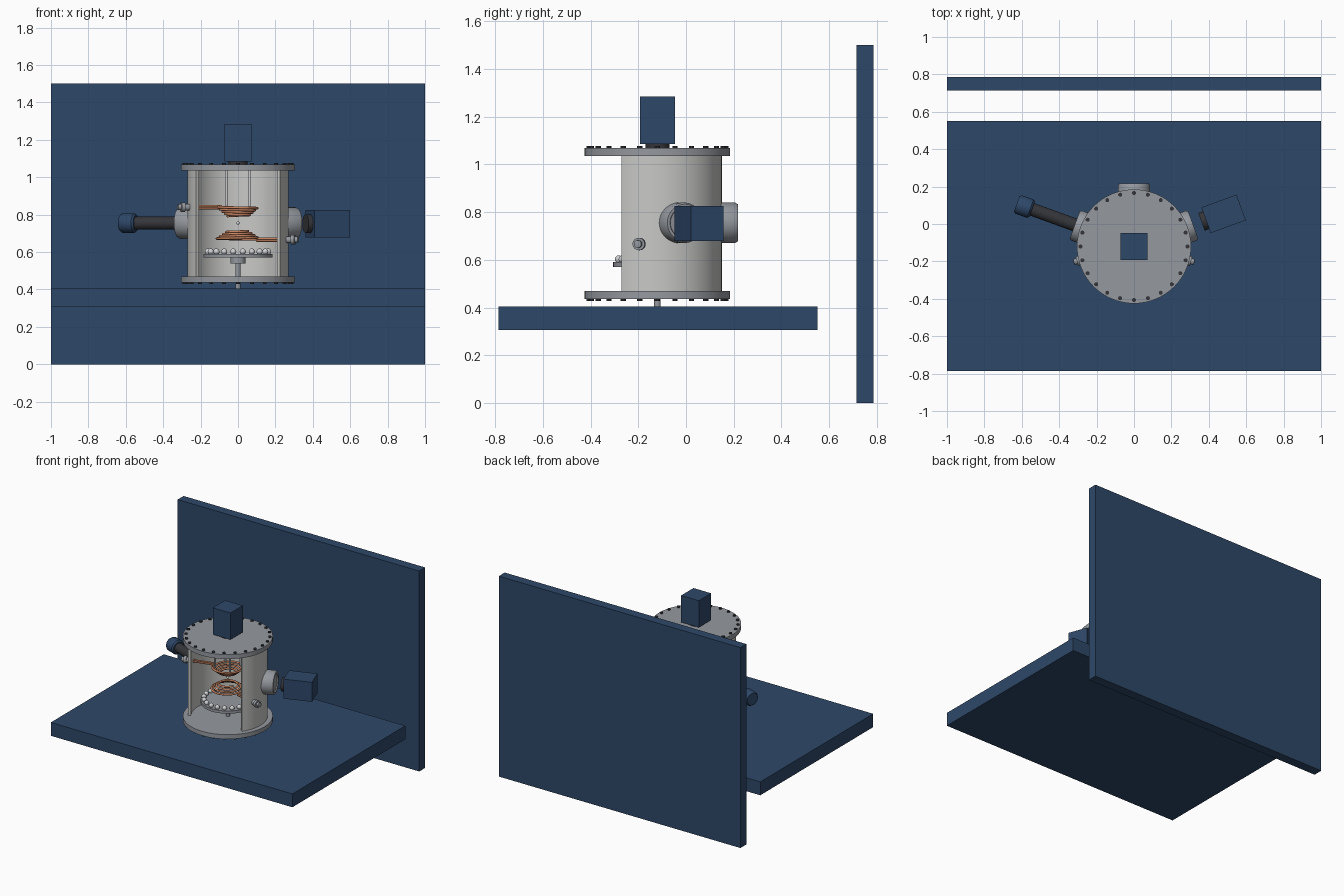
import bpy, bmesh, math
from math import sin, cos, pi, radians
from mathutils import Matrix, Vector

if "Cube" in bpy.data.objects:
    bpy.data.objects.remove(bpy.data.objects["Cube"])

CY = -0.12          # chamber axis position in y
PORT_Z = 0.755      # height of the large ports


def mat(name, rgb):
    m = bpy.data.materials.new(name)
    m.diffuse_color = (*rgb, 1)
    m.use_nodes = True
    m.node_tree.nodes["Principled BSDF"].inputs["Base Color"].default_value = m.diffuse_color
    return m


BLUE = mat("navy blue", (0.027, 0.064, 0.140))
WALL = mat("light steel", (0.58, 0.58, 0.57))
STEEL = mat("steel grey", (0.30, 0.32, 0.35))
DARK = mat("dark grey", (0.035, 0.036, 0.042))
COPPER = mat("copper", (0.62, 0.25, 0.13))
PALE = mat("pale grey", (0.62, 0.63, 0.65))


def finish(name, bm, material, smooth=True):
    bmesh.ops.recalc_face_normals(bm, faces=bm.faces)
    me = bpy.data.meshes.new(name)
    bm.to_mesh(me)
    bm.free()
    me.materials.append(material)
    ob = bpy.data.objects.new(name, me)
    bpy.context.collection.objects.link(ob)
    if smooth:
        bpy.ops.object.select_all(action='DESELECT')
        ob.select_set(True)
        bpy.context.view_layer.objects.active = ob
        bpy.ops.object.shade_smooth_by_angle(angle=radians(35))
    return ob


def upright(z=0):
    return Matrix.Translation((0, CY, z))


def outward(angle, z):
    """Frame whose local z points radially out of the chamber."""
    d = Vector((cos(radians(angle)), sin(radians(angle)), 0))
    return Matrix.Translation((0, CY, z)) @ d.to_track_quat('Z', 'Y').to_matrix().to_4x4()


def box(name, size, frame, material):
    bm = bmesh.new()
    bmesh.ops.create_cube(bm, size=1, matrix=frame @ Matrix.Diagonal((*size, 1)))
    return finish(name, bm, material, False)


def lathe(name, profile, frame, material, sides=48):
    """Spin (radius, height) points round the local z axis."""
    bm = bmesh.new()
    rings = []
    for r, h in profile:
        if r == 0:
            rings.append([bm.verts.new(frame @ Vector((0, 0, h)))] * sides)
        else:
            rings.append([bm.verts.new(frame @ Vector((r * cos(2 * pi * i / sides),
                          r * sin(2 * pi * i / sides), h))) for i in range(sides)])
    for a, b in zip(rings, rings[1:]):
        for i in range(sides):
            j = (i + 1) % sides
            bm.faces.new(dict.fromkeys((a[i], a[j], b[j], b[i])))
    return finish(name, bm, material)


def rod(name, r, z0, z1, frame, material, sides=32):
    return lathe(name, [(0, z0), (r, z0), (r, z1), (0, z1)], frame, material, sides)


def wire(name, points, radius, material):
    cu = bpy.data.curves.new(name, 'CURVE')
    cu.dimensions = '3D'
    cu.bevel_depth = radius
    cu.bevel_resolution = 2
    cu.use_fill_caps = True
    sp = cu.splines.new('POLY')
    sp.points.add(len(points) - 1)
    for p, co in zip(sp.points, points):
        p.co = (*co, 1)
    cu.materials.append(material)
    ob = bpy.data.objects.new(name, cu)
    bpy.context.collection.objects.link(ob)


# Table and back board
box("table", (2, 1.335, 0.1), Matrix.Translation((0, -0.1175, 0.355)), BLUE)
box("back_board", (2, 0.07, 1.5), Matrix.Translation((0, 0.75, 0.75)), BLUE)

# Chamber wall with an open front
bm = bmesh.new()
loops = []
N = 56
for i in range(N + 1):
    a = radians(-90 + 56 + (360 - 112) * i / N)
    loops.append([bm.verts.new((r * cos(a), CY + r * sin(a), z))
                  for r, z in ((0.25, 0.465), (0.27, 0.465), (0.27, 1.04), (0.25, 1.04))])
for a, b in zip(loops, loops[1:]):
    for k in range(4):
        bm.faces.new((a[k], a[(k + 1) % 4], b[(k + 1) % 4], b[k]))
bm.faces.new(loops[0])
bm.faces.new(loops[-1])
finish("chamber_wall", bm, WALL)

# End flanges and their bolts
for name, z0 in (("bottom_flange", 0.436), ("top_flange", 1.035)):
    rod(name, 0.305, z0, z0 + 0.033, upright(), STEEL, 64)
bm = bmesh.new()
for z in (0.434, 1.07):
    for i in range(24):
        a = 2 * pi * i / 24
        bmesh.ops.create_cone(bm, cap_ends=True, segments=10, radius1=0.011, radius2=0.011, depth=0.012,
                              matrix=Matrix.Translation((0.286 * cos(a), CY + 0.286 * sin(a), z)))
finish("flange_bolts", bm, DARK)

# Large side ports with recessed windows
for name, angle in (("right_port", 20), ("left_port", 160), ("back_port", 90)):
    f = outward(angle, PORT_Z)
    lathe(name, [(0.07, 0.255), (0.085, 0.255), (0.085, 0.325), (0.078, 0.337), (0.066, 0.337),
                 (0.062, 0.330), (0, 0.330)], f, STEEL)

# Cameras: a body and a short lens
for name, f in (("side_camera", outward(20, PORT_Z - 0.003)), ("top_camera", upright(0.675))):
    box(name + "_body", (0.146, 0.146, 0.2), f @ Matrix.Translation((0, 0, 0.51)), BLUE)
    rod(name + "_lens", 0.05, 0.384, 0.41, f, DARK)
rod("top_lens_neck", 0.05, 1.06, 1.087, upright(), DARK)

# Light source on the left
f = outward(160, PORT_Z)
rod("source_tube", 0.035, 0.335, 0.59, f, DARK)
lathe("source_cap", [(0, 0.58), (0.044, 0.58), (0.052, 0.59), (0.052, 0.655), (0.044, 0.667), (0, 0.667)], f, BLUE)

# Coils with their leads and wall feedthroughs
for name, angle, z, rise, r0 in (("upper", 194.5, 0.840, -0.048, 0.11), ("lower", -14.5, 0.666, 0.046, 0.122)):
    turns, steps = 4, 32
    pts = []
    for i in range(turns * steps + 1):
        t = i / (turns * steps)
        a = radians(angle) + 2 * pi * turns * t
        r = r0 + (0.055 - r0) * t
        pts.append((r * cos(a), CY + r * sin(a), z + rise * t))
    wire(name + "_coil", pts, 0.007, COPPER)
    f = outward(angle, z)
    for k, s in enumerate((-1, 1)):
        wire(f"{name}_coil_lead_{k + 1}", [f @ Vector((0, 0, r0 - 0.02)) + Vector((0, 0, 0.006 * s)),
                                           f @ Vector((0, 0, 0.3)) + Vector((0, 0, 0.006 * s))], 0.006, COPPER)
    lathe(name + "_feedthrough", [(0, 0.255), (0.018, 0.255), (0.018, 0.295), (0.026, 0.295), (0.026, 0.315),
                                  (0.016, 0.315), (0.016, 0.332), (0, 0.335)], f, STEEL, 24)

# Hanger rods above the upper coil
for k, (sx, sy) in enumerate(((-1, -1), (1, -1), (-1, 1), (1, 1))):
    rod(f"hanger_rod_{k + 1}", 0.006, 0.835, 1.04, Matrix.Translation((0.062 * sx, CY + 0.062 * sy, 0)), PALE, 12)

# Sample between the coils
bm = bmesh.new()
bmesh.ops.create_uvsphere(bm, u_segments=16, v_segments=10, radius=0.009,
                          matrix=Matrix.Translation((0, CY, 0.755)))
finish("sample", bm, PALE)

# Turntable: disc, hub, stem and round samples
lathe("turntable", [(0, 0.54), (0.04, 0.54), (0.04, 0.57), (0.185, 0.57), (0.185, 0.59), (0, 0.59)],
      upright(), STEEL)
rod("turntable_stem", 0.014, 0.402, 0.545, upright(), STEEL, 20)
bm = bmesh.new()
for i in range(20):
    a = 2 * pi * (i + 0.5) / 20
    bmesh.ops.create_uvsphere(bm, u_segments=14, v_segments=8, radius=0.017,
                              matrix=Matrix.Translation((0.163 * cos(a), CY + 0.163 * sin(a), 0.602)))
finish("turntable_beads", bm, PALE)
